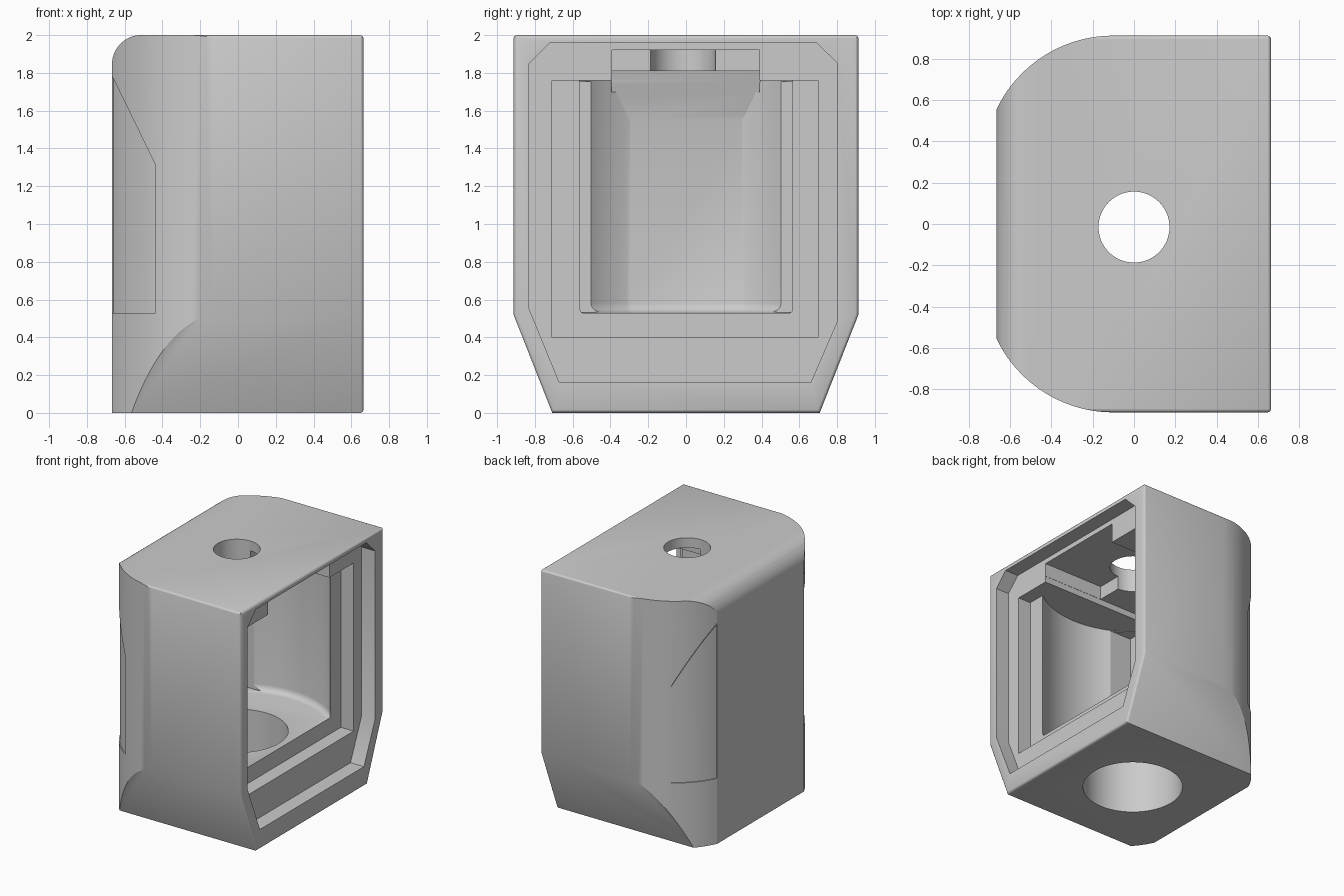
import bpy, bmesh, math
from mathutils import Vector

cube = bpy.data.objects.get("Cube")
if cube:
    bpy.data.objects.remove(cube, do_unlink=True)

grey = bpy.data.materials.new("light_grey")
grey.use_nodes = True
colour = (0.6, 0.6, 0.6, 1)
grey.diffuse_color = colour
grey.node_tree.nodes["Principled BSDF"].inputs["Base Color"].default_value = colour

X, Y, Z = Vector((1, 0, 0)), Vector((0, 1, 0)), Vector((0, 0, 1))


def prism(profile, low, high, axis="z"):
    """Extrude a closed outline along z or x."""
    bm = bmesh.new()
    place = (lambda a, b, c: (a, b, c)) if axis == "z" else (lambda a, b, c: (c, a, b))
    face = bm.faces.new([bm.verts.new(place(a, b, low)) for a, b in profile])
    grown = bmesh.ops.extrude_face_region(bm, geom=[face])["geom"]
    shift = Vector(place(0, 0, high - low))
    bmesh.ops.translate(bm, vec=shift, verts=[v for v in grown if isinstance(v, bmesh.types.BMVert)])
    bmesh.ops.recalc_face_normals(bm, faces=bm.faces)
    return bm


def box(x0, x1, y0, y1, z0, z1):
    return prism([(x0, y0), (x1, y0), (x1, y1), (x0, y1)], z0, z1)


def slice_off(bm, point, normal):
    """Remove all beyond a plane and close the cut."""
    cut = bmesh.ops.bisect_plane(bm, geom=bm.verts[:] + bm.edges[:] + bm.faces[:], dist=1e-5,
                                 plane_co=point, plane_no=normal, clear_outer=True)["geom_cut"]
    edges = [e for e in cut if isinstance(e, bmesh.types.BMEdge) and e.is_boundary]
    if edges:
        bmesh.ops.holes_fill(bm, edges=edges, sides=0)
    bmesh.ops.recalc_face_normals(bm, faces=bm.faces)


def round_edge(bm, corner, n1, n2, r, steps):
    """Round a square edge with tangent slices."""
    centre = corner - (n1 + n2) * r
    for i in range(1, steps + 1):
        a = math.pi / 2 * i / (steps + 1)
        n = n1 * math.cos(a) + n2 * math.sin(a)
        slice_off(bm, centre + n * r, n)


def circle(cx, cy, r, count):
    return [(cx + r * math.cos(math.tau * i / count), cy + r * math.sin(math.tau * i / count))
            for i in range(count)]


def make(name, bm):
    mesh = bpy.data.meshes.new(name)
    bm.to_mesh(mesh)
    bm.free()
    mesh.materials.append(grey)
    obj = bpy.data.objects.new(name, mesh)
    bpy.context.collection.objects.link(obj)
    return obj


def carve(target, bm):
    cutter = make("cutter", bm)
    cutter.hide_render = True
    bpy.context.view_layer.objects.active = target
    mod = target.modifiers.new("carve", "BOOLEAN")
    mod.operation, mod.solver, mod.object = "DIFFERENCE", "EXACT", cutter
    bpy.ops.object.modifier_apply(modifier=mod.name)
    bpy.data.objects.remove(cutter, do_unlink=True)


# Outer shell: flat back with swept corners
BACK, FRONT, SIDE, R = -0.667, 0.665, 0.913, 0.628
CX, CY = -0.1, SIDE - R


def arc(start, end, r, count=20):
    angles = [math.radians(start + (end - start) * i / count) for i in range(count + 1)]
    return [(CX + r * math.cos(a), CY + r * math.sin(a)) for a in angles]


half = [(FRONT, SIDE)] + arc(90, 154.5, R)
bm = prism(half + [(x, -y) for x, y in reversed(half)], 0, 2)

# Sloping lower sides and rounded edges
for s in (-1, 1):
    slope = Vector((0, s * 0.52, -0.205)).normalized()
    slice_off(bm, Vector((0, s * SIDE, 0.52)), slope)
    round_edge(bm, Vector((FRONT, s * SIDE, 1)), X, Y * s, 0.02, 3)
    round_edge(bm, Vector((FRONT, s * SIDE, 0.52)), X, slope, 0.02, 3)
    round_edge(bm, Vector((0, s * SIDE, 2)), Z, Y * s, 0.02, 3)
round_edge(bm, Vector((BACK, 0, 2)), -X, Z, 0.155, 9)
round_edge(bm, Vector((FRONT, 0, 2)), X, Z, 0.02, 3)
round_edge(bm, Vector((FRONT, 0, 0)), X, -Z, 0.02, 3)
shell = make("housing_shell", bm)

# Stepped rebates around the open side
rim = [(-0.67, 0.16), (0.66, 0.16), (0.803, 0.49), (0.803, 1.85),
       (0.69, 1.96), (-0.72, 1.96), (-0.83, 1.85), (-0.83, 0.55)]
carve(shell, prism(rim, 0.545, 0.8, "x"))
carve(shell, box(0.43, 0.6, -0.71, 0.70, 0.40, 1.76))

# Round chamber with filleted floor, flat back and sloping rear ceiling
ramp_point, ramp_normal = Vector((-0.645, 0, 1.55)), Vector((-0.21, 0, 0.055)).normalized()
bm = prism(circle(0, 0, 0.71, 96), 0.53, 1.76)
slice_off(bm, Vector((-0.645, 0, 0)), -X)
slice_off(bm, Vector((0.45, 0, 0)), X)
slice_off(bm, ramp_point, ramp_normal)
floor = [e for e in bm.edges if all(v.co.z < 0.54 and v.co.x < 0.449 for v in e.verts)]
bmesh.ops.bevel(bm, geom=floor, offset=0.05, segments=4, profile=0.5, affect="EDGES")
carve(shell, bm)

# Ceiling pockets
bm = box(-0.66, 0.56, -0.395, 0.39, 1.70, 1.81)
slice_off(bm, ramp_point, ramp_normal)
carve(shell, bm)
carve(shell, box(0, 0.57, -0.393, 0.388, 1.72, 1.92))

# Corner recesses inside the chamber and shallow panels outside
for s in (-1, 1):
    y0, y1 = sorted((s * 0.45, s * 0.64))
    carve(shell, box(-0.5, -0.25, y0, y1, 0.535, 1.755))
    panel = arc(122.5, 154.4, R - 0.008) + arc(154.4, 122.5, R + 0.05)
    bm = prism([(x, s * y) for x, y in panel], 0.53, 1.85)
    slice_off(bm, Vector((-0.47, 0, 1.38)), Vector((0.4, 0, 0.195)).normalized())
    carve(shell, bm)

# Top and bottom holes
carve(shell, prism(circle(0, -0.015, 0.172, 64), 1.6, 2.1))
carve(shell, prism(circle(0, -0.015, 0.377, 80), -0.1, 0.7))

bpy.ops.object.select_all(action="DESELECT")
shell.select_set(True)
bpy.context.view_layer.objects.active = shell
bpy.ops.object.shade_smooth_by_angle(angle=math.radians(24))
